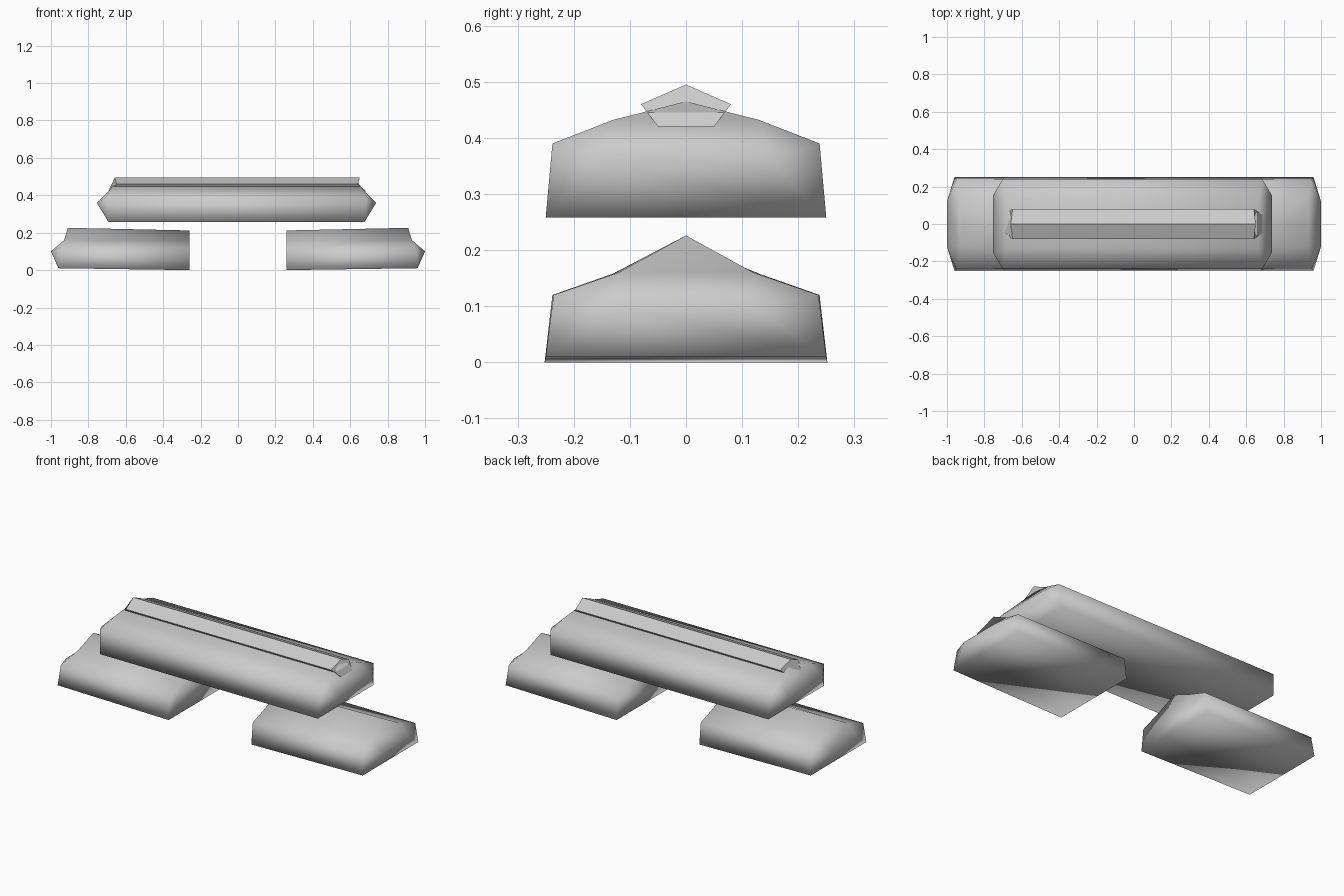
import bpy, bmesh

cube = bpy.data.objects.get("Cube")
if cube:
    bpy.data.objects.remove(cube, do_unlink=True)

# One plain grey for every bar
grey = bpy.data.materials.new("plain grey")
grey.use_nodes = True
colour = (0.6, 0.6, 0.6, 1)
grey.diffuse_color = colour
grey.node_tree.nodes["Principled BSDF"].inputs["Base Color"].default_value = colour


def finish(name, bm, smooth):
    bmesh.ops.recalc_face_normals(bm, faces=bm.faces)
    for face in bm.faces:
        face.smooth = smooth
    mesh = bpy.data.meshes.new(name)
    bm.to_mesh(mesh)
    bm.free()
    mesh.materials.append(grey)
    obj = bpy.data.objects.new(name, mesh)
    bpy.context.collection.objects.link(obj)
    return obj


def section(bm, half):
    """Mirror a half section (foot to ridge) into a full arch of vertices."""
    arch = half + [(x, -y, z) for x, y, z in reversed(half[:-1])]
    return [bm.verts.new(p) for p in arch]


def bridge(bm, a, b):
    for i in range(len(a)):
        j = (i + 1) % len(a)
        bm.faces.new((a[i], a[j], b[j], b[i]))


def pointed_end(bm, arch, tip):
    """Close an arch with a wedge nose that ends in a short upright edge."""
    x, y, z = tip
    t, u = bm.verts.new((x, y, z)), bm.verts.new((x, -y, z))
    foot, shoulder, slope, ridge, slope2, shoulder2, foot2 = arch
    for loop in ((foot, foot2, u, t), (foot, t, shoulder), (foot2, shoulder2, u),
                 (shoulder, t, slope), (shoulder2, slope2, u),
                 (t, u, slope2, slope), (slope, slope2, ridge)):
        bm.faces.new(loop)


# Lower bars: pointed outside, cut flat inside
outer = [(0.96, 0.25, 0.01), (0.95, 0.236, 0.12), (0.93, 0.12, 0.16), (0.91, 0, 0.226)]
inner = [(0.26, 0.252, 0), (0.26, 0.238, 0.12), (0.26, 0.13, 0.158), (0.26, 0, 0.212)]
for side, label in ((1, "left"), (-1, "right")):
    bm = bmesh.new()
    a, b = (section(bm, [(side * x, y, z) for x, y, z in half]) for half in (outer, inner))
    bridge(bm, a, b)
    pointed_end(bm, a, (side, 0.12, 0.1))
    bm.faces.new(b)
    finish("lower_bar_" + label, bm, True)

# Upper bar: pointed at both ends
end = [(0.685, 0.25, 0.258), (0.695, 0.238, 0.39), (0.675, 0.13, 0.432), (0.652, 0, 0.465)]
bm = bmesh.new()
a, b = (section(bm, [(s * x, y, z) for x, y, z in end]) for s in (1, -1))
bridge(bm, a, b)
for s, arch in ((1, a), (-1, b)):
    pointed_end(bm, arch, (s * 0.747, 0.15, 0.36))
finish("upper_bar", bm, True).location.x = -0.008

# Flat-faced ridge cap with sloping ends
cap = [(0.69, 0.05, 0.42), (0.645, 0.08, 0.46), (0.655, 0, 0.495)]
bm = bmesh.new()
a, b = (section(bm, [(s * x, y, z) for x, y, z in cap]) for s in (1, -1))
bridge(bm, a, b)
bm.faces.new(a)
bm.faces.new(b)
finish("ridge_cap", bm, False).location.x = -0.004
